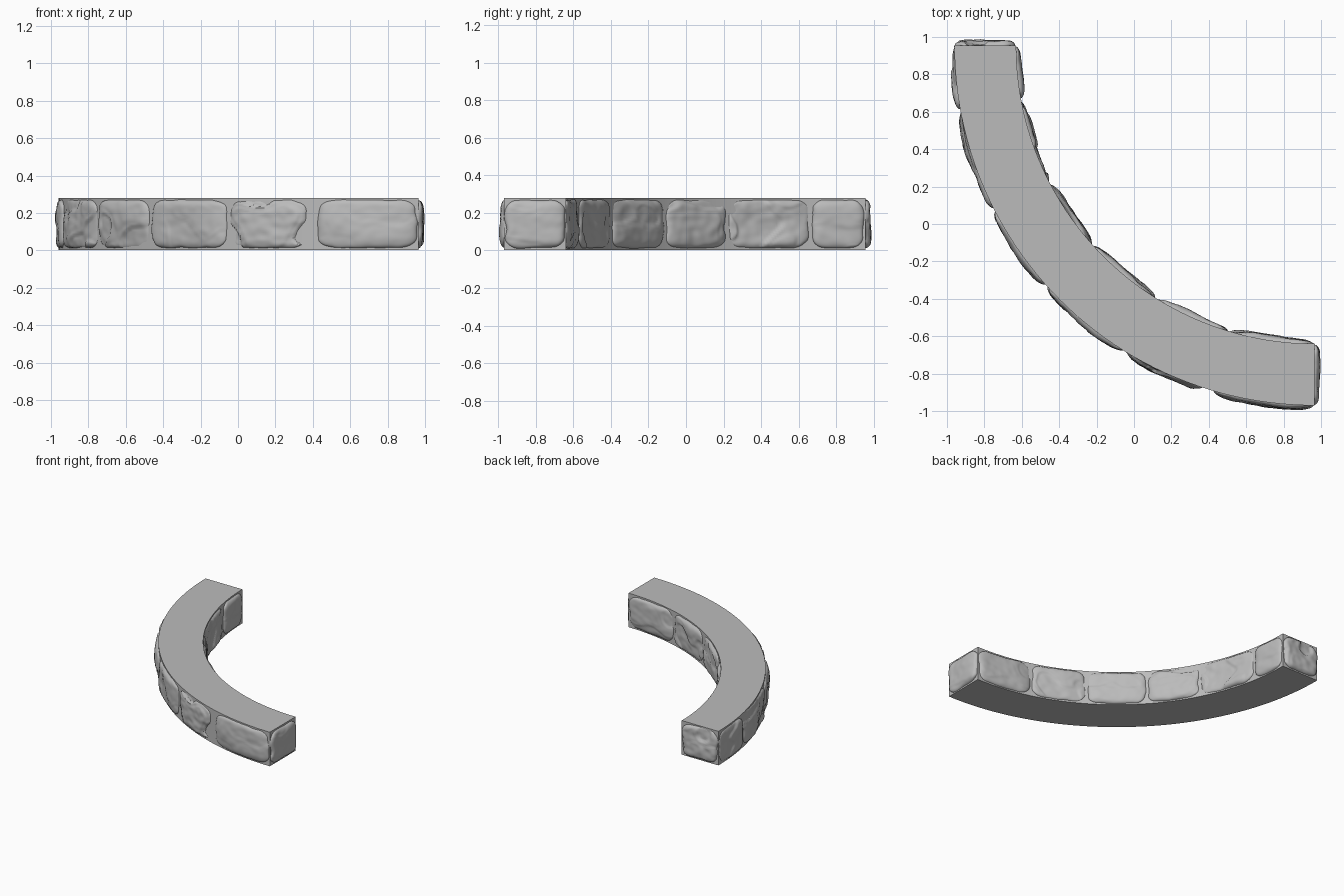
import bpy, bmesh
from math import sin, cos, pi, radians, sqrt
from mathutils import Vector, noise

CENTER = Vector((0.965, 0.955, 0))
R_OUT, R_IN = 1.925, 1.595
Z0, Z1 = 0.003, 0.28
JOINTS = [0, 10.6, 27.4, 42, 58.2, 73.5, 90]

old = bpy.data.objects.get("Cube")
if old:
    bpy.data.objects.remove(old)

stone_grey = bpy.data.materials.new("stone_grey")
stone_grey.use_nodes = True
GREY = (0.5, 0.5, 0.5, 1)
stone_grey.diffuse_color = GREY
stone_grey.node_tree.nodes["Principled BSDF"].inputs["Base Color"].default_value = GREY


def finish(name, bm, angle):
    bmesh.ops.recalc_face_normals(bm, faces=bm.faces)
    mesh = bpy.data.meshes.new(name)
    bm.to_mesh(mesh)
    bm.free()
    mesh.materials.append(stone_grey)
    obj = bpy.data.objects.new(name, mesh)
    bpy.context.collection.objects.link(obj)
    bpy.ops.object.select_all(action='DESELECT')
    obj.select_set(True)
    bpy.context.view_layer.objects.active = obj
    bpy.ops.object.shade_smooth_by_angle(angle=radians(angle))
    return obj


def polar(r, deg, z):
    t = radians(deg)
    return CENTER + Vector((-r * cos(t), -r * sin(t), z))


def smooth(a, b, x):
    t = min(max((x - a) / (b - a), 0), 1)
    return t * t * (3 - 2 * t)


# Curved core: a rectangle swept through a quarter turn
def build_core(steps=48):
    bm = bmesh.new()
    rings = []
    for i in range(steps + 1):
        a = 90 * i / steps
        rings.append([bm.verts.new(polar(r, a, z)) for r, z in
                      ((R_OUT, Z0), (R_OUT, Z1), (R_IN, Z1), (R_IN, Z0))])
    for p, q in zip(rings, rings[1:]):
        for k in range(4):
            n = (k + 1) % 4
            bm.faces.new((p[k], p[n], q[n], q[k]))
    bm.faces.new(rings[0])
    bm.faces.new(rings[-1][::-1])
    finish("core", bm, 30)


# Rough stone face: a rounded pad; place(s, z, h) puts it on a core side
def build_stone(name, place, half_w, depth, rough, seed, rise=0.0):
    nu, nv = max(24, int(half_w * 190)), 30
    half_h = (Z1 - Z0) / 2 - 0.004
    bm = bmesh.new()
    rows = []
    for j in range(nv + 1):
        row = []
        for i in range(nu + 1):
            # Pack the grid tighter near the rim
            u, v = (0.5 * (t + sin(t * pi / 2)) for t in (2 * i / nu - 1, 2 * j / nv - 1))
            s = u * (half_w - 0.035 * v ** 8)
            z = v * (half_h - 0.02 * u ** 10)
            p = Vector((s * 7, z * 9, seed * 5.3))
            edge = max(abs(u), abs(v)) ** 6
            s += 0.014 * edge * noise.noise(p * 1.5) * (1 - abs(v) ** 4 * 0.5)
            z += 0.006 * edge * (noise.noise(p * 1.7 + Vector((9, 4, 2))) - 0.7) * (1 if v > 0 else -1)
            # Rounded rim, broad lumps, chipped steps and fine grain
            pad = sqrt(max(0, 1 - abs(u) ** 9)) * sqrt(max(0, 1 - abs(v) ** 6))
            lump = noise.noise(p * 0.8) * 0.006 + noise.noise(p * 2.6) * 0.0025
            n = noise.noise(p * 0.7 + Vector((3, 8, 1)))
            chip = smooth(0.08, 0.16, n) * 0.013 + smooth(-0.14, -0.08, n) * 0.004
            h = -0.01 + pad * (depth + 0.01 + lump * (1 + rough) - chip * rough)
            h += rise * pad * (1 - (s / half_w) ** 2)
            row.append(bm.verts.new(place(s, (Z0 + Z1) / 2 + z, h)))
        rows.append(row)
    for a, b in zip(rows, rows[1:]):
        for i in range(nu):
            bm.faces.new((a[i], a[i + 1], b[i + 1], b[i]))
    # Close the hidden back so that the pad is solid
    bm.faces.new([e for e in rows[0]] + [r[-1] for r in rows[1:-1]]
                 + rows[-1][::-1] + [r[0] for r in rows[-2:0:-1]])
    finish(name, bm, 50)


build_core()

# Stones along the outer (+1) and inner (-1) curves
OUTER_ROUGH = [0.7, 0.9, 0.8, 0.3, 1.5, 0.2]
INNER_ROUGH = [0.3, 1.0, 0.9, 0.5, 0.6, 0.4]
for side, label, radius, rough in ((1, "outer", R_OUT, OUTER_ROUGH), (-1, "inner", R_IN, INNER_ROUGH)):
    for k, (a, b) in enumerate(zip(JOINTS, JOINTS[1:])):
        a += 0.25
        b -= 1.6 if (side > 0 and k == 4) else 0.25
        mid = (a + b) / 2
        half = radians(b - a) / 2 * radius

        def place(s, z, h, mid=mid, side=side, radius=radius):
            return polar(radius + side * h, mid + s / radius * 180 / pi, z)

        build_stone(f"{label}_stone_{k + 1}", place, half,
                    0.021 if side > 0 else 0.016, rough[k],
                    k + (1 if side > 0 else 21), 0.004 if side > 0 else 0.013)

# Stones on the two square ends
R_MID, END_HALF = (R_OUT + R_IN) / 2, (R_OUT - R_IN) / 2 - 0.004
build_stone("back_end_stone", lambda s, z, h: CENTER + Vector((-R_MID + s, h, z)),
            END_HALF, 0.03, 1.2, 41)
build_stone("left_end_stone", lambda s, z, h: CENTER + Vector((h, -R_MID + s, z)),
            END_HALF, 0.028, 0.3, 42)
